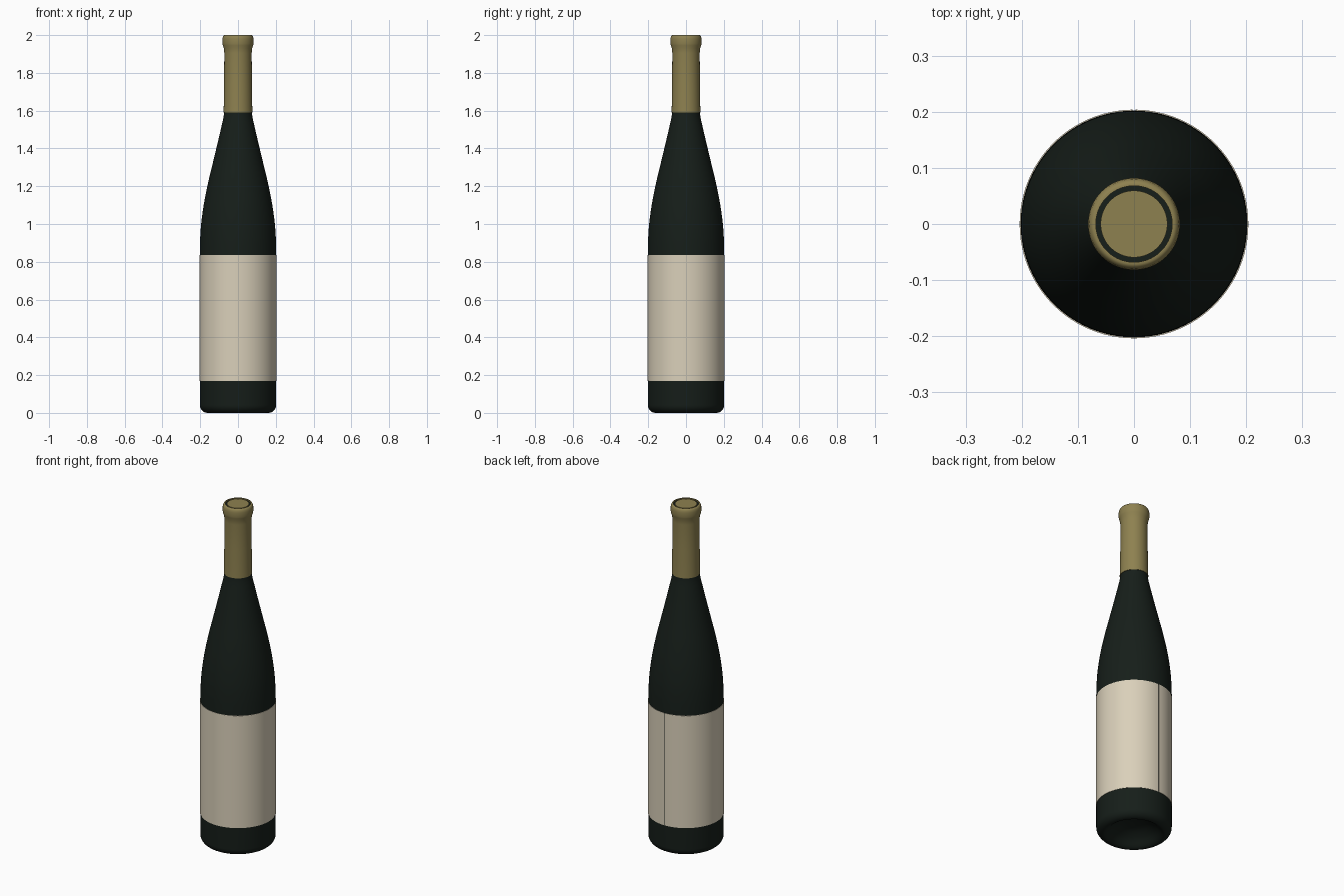
import bpy, math

if "Cube" in bpy.data.objects:
    bpy.data.objects.remove(bpy.data.objects["Cube"])


def material(name, rgb):
    m = bpy.data.materials.new(name)
    m.diffuse_color = (*rgb, 1)
    m.use_nodes = True
    m.node_tree.nodes["Principled BSDF"].inputs["Base Color"].default_value = m.diffuse_color
    return m


def smooth_path(pts, steps=6):
    # Catmull-Rom curve through the given profile points
    p = [pts[0]] + pts + [pts[-1]]
    out = []
    for i in range(1, len(p) - 2):
        for k in range(steps):
            t = k / steps
            out.append(tuple(
                0.5 * (2 * b + (c - a) * t + (2 * a - 5 * b + 4 * c - d) * t * t
                       + (3 * b - a - 3 * c + d) * t ** 3)
                for a, b, c, d in zip(p[i - 1], p[i], p[i + 1], p[i + 2])))
    return out + [pts[-1]]


def lathe(name, profile, mat, closed=False, gap=0.0, segs=96):
    # Revolve (radius, z) points around z; a gap leaves a seam at the back (+y)
    cols = segs + 1 if gap else segs
    n = len(profile)
    verts, faces = [], []
    for i in range(cols):
        a = math.pi / 2 + gap / 2 + (2 * math.pi - gap) * i / segs
        verts += [(r * math.cos(a), r * math.sin(a), z) for r, z in profile]
    for i in range(segs):
        j = (i + 1) % cols
        for k in range(n if closed else n - 1):
            l = (k + 1) % n
            faces.append((i * n + k, j * n + k, j * n + l, i * n + l))
    if gap and closed:
        faces += [tuple(range(n)), tuple(range(segs * n + n - 1, segs * n - 1, -1))]
    me = bpy.data.meshes.new(name)
    me.from_pydata(verts, [], faces)
    # Weld the poles of profiles that touch the axis
    import bmesh
    bm = bmesh.new()
    bm.from_mesh(me)
    bmesh.ops.remove_doubles(bm, verts=bm.verts, dist=1e-5)
    bmesh.ops.recalc_face_normals(bm, faces=bm.faces)
    bm.to_mesh(me)
    bm.free()
    me.materials.append(mat)
    ob = bpy.data.objects.new(name, me)
    bpy.context.collection.objects.link(ob)
    bpy.ops.object.select_all(action='DESELECT')
    ob.select_set(True)
    bpy.context.view_layer.objects.active = ob
    bpy.ops.object.shade_smooth_by_angle(angle=math.radians(35))
    return ob


glass = material("dark_glass", (0.008, 0.013, 0.010))
paper = material("label_paper", (0.70, 0.63, 0.49))
gold = material("gold_foil", (0.27, 0.22, 0.08))

# Glass bottle: punt, rounded heel, straight body, long shoulder, neck, mouth
R = 0.202
punt = smooth_path([(0, 0.07), (0.06, 0.062), (0.11, 0.038), (0.145, 0.008), (0.16, 0)], 4)
heel = [(R - 0.042 + 0.042 * math.sin(t), 0.042 - 0.042 * math.cos(t))
        for t in (math.pi / 2 * i / 8 for i in range(1, 9))]
shoulder = smooth_path([(R, 0.86), (0.200, 0.93), (0.194, 1.01), (0.180, 1.11), (0.158, 1.22),
                        (0.134, 1.32), (0.110, 1.42), (0.089, 1.51), (0.076, 1.57), (0.071, 1.62)])
mouth = [(0.069, 1.90), (0.074, 1.92), (0.074, 1.985), (0.070, 1.993), (0.059, 1.993), (0.059, 1.90)]
lathe("bottle", punt + heel + shoulder + mouth, glass)

# Wrapped paper label with a narrow seam at the back
lathe("label", [(R - 0.001, 0.17), (R + 0.0018, 0.17), (R + 0.0018, 0.835), (R - 0.001, 0.835)],
      paper, closed=True, gap=0.03)

# Foil capsule over the neck, with a rounded collar at the lip
lathe("foil_capsule", [(0.068, 1.59), (0.0765, 1.59), (0.0755, 1.62), (0.0735, 1.75), (0.0725, 1.905),
                       (0.075, 1.93), (0.080, 1.945), (0.082, 1.955), (0.082, 1.98),
                       (0.080, 1.991), (0.076, 1.998), (0.072, 2.0), (0.068, 2.0), (0.068, 1.98)],
      gold, closed=True)

# Cork plugging the mouth
lathe("cork", [(0, 1.90), (0.0595, 1.90), (0.0595, 1.998), (0, 1.998)], gold)
